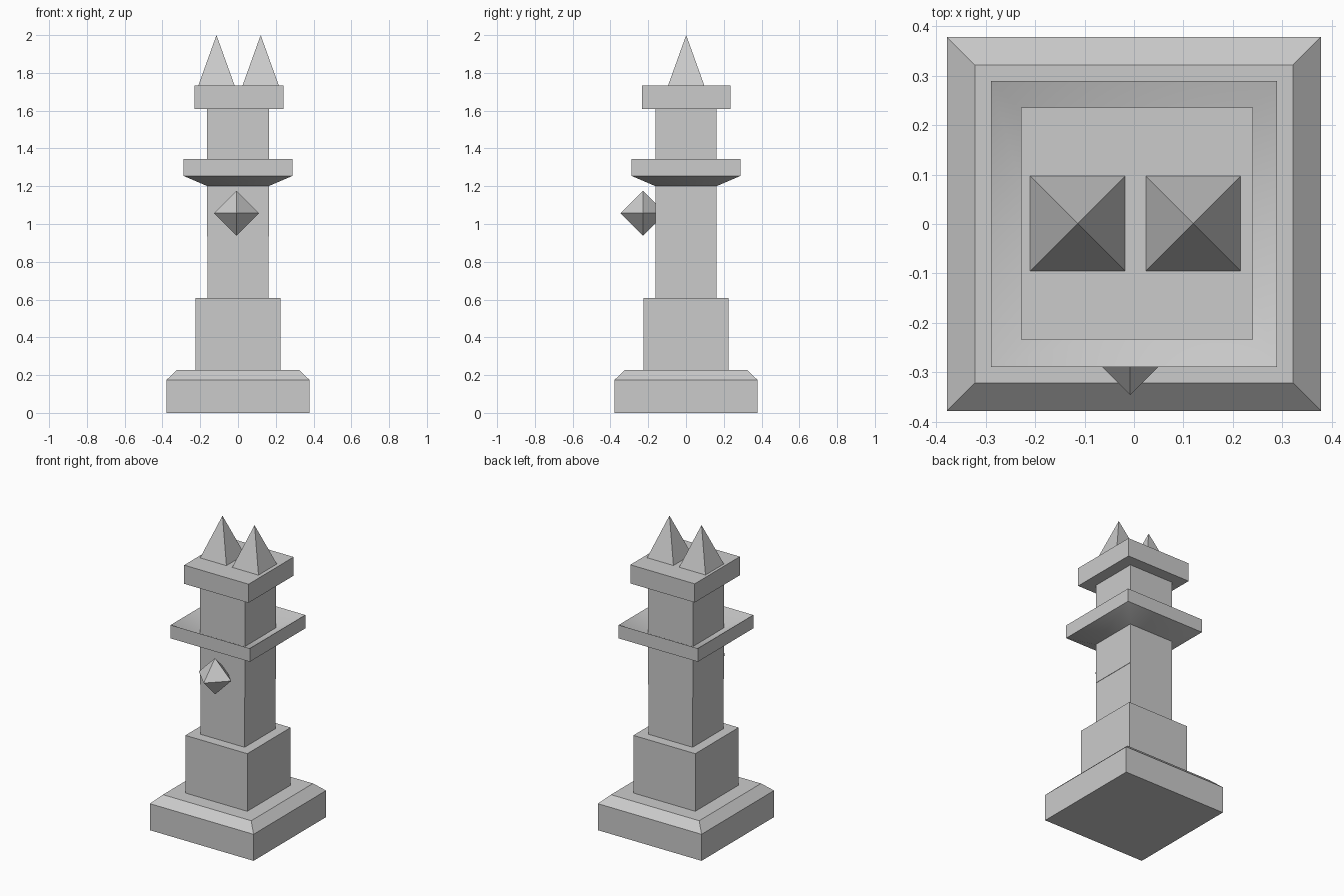
import bpy
import bmesh
from math import radians

cube = bpy.data.objects.get("Cube")
if cube:
    bpy.data.objects.remove(cube, do_unlink=True)

stone = bpy.data.materials.new("grey_stone")
stone.use_nodes = True
GREY = (0.6, 0.6, 0.6, 1)
stone.diffuse_color = GREY
stone.node_tree.nodes["Principled BSDF"].inputs["Base Color"].default_value = GREY


def square_stack(name, profile, center=(0, 0)):
    """Square tower part from (half width, z) rings; zero width makes a point."""
    bm = bmesh.new()
    rings = []
    for half, z in profile:
        corners = [(0, 0)] if half == 0 else [(-1, -1), (1, -1), (1, 1), (-1, 1)]
        rings.append([bm.verts.new((center[0] + sx * half, center[1] + sy * half, z))
                      for sx, sy in corners])
    for low, high in zip(rings, rings[1:]):
        for i in range(4):
            j = (i + 1) % 4
            if len(high) == 1:
                bm.faces.new((low[i], low[j], high[0]))
            elif len(low) == 1:
                bm.faces.new((low[0], high[j], high[i]))
            else:
                bm.faces.new((low[i], low[j], high[j], high[i]))
    for ring in (rings[0], rings[-1]):
        if len(ring) == 4:
            bm.faces.new(ring)
    bmesh.ops.recalc_face_normals(bm, faces=bm.faces)
    mesh = bpy.data.meshes.new(name)
    bm.to_mesh(mesh)
    bm.free()
    mesh.materials.append(stone)
    obj = bpy.data.objects.new(name, mesh)
    bpy.context.collection.objects.link(obj)
    return obj


# Stepped foot and shaft
square_stack("base", [(0.378, 0), (0.378, 0.175), (0.322, 0.228)])
square_stack("plinth", [(0.226, 0.22), (0.226, 0.608)])
square_stack("lower_shaft", [(0.161, 0.6), (0.161, 0.935)])
upper = square_stack("upper_shaft", [(0.161, 0.935), (0.161, 1.615)])
upper.scale.x = 1.015

# Flared collar with a dished top
collar = square_stack("collar", [(0.161, 1.2), (0.289, 1.255), (0.289, 1.343), (0.161, 1.272)])
bpy.ops.object.select_all(action='DESELECT')
collar.select_set(True)
bpy.context.view_layer.objects.active = collar
bpy.ops.object.shade_smooth_by_angle(angle=radians(42))

# Cap and twin spikes
square_stack("cap", [(0.235, 1.61), (0.235, 1.733)], (0.006, 0.001))
for side, x in (("right", -0.114), ("left", 0.12)):
    square_stack(side + "_spike", [(0.096, 1.733), (0, 2.0)], (x, 0.001))

# Eight-sided gem on the front, with its corners pointing along the axes
gem = square_stack("front_gem", [(0, -0.12), (0.0835, 0), (0, 0.12)])
gem.rotation_euler.z = radians(45)
gem.location = (-0.008, -0.228, 1.057)
